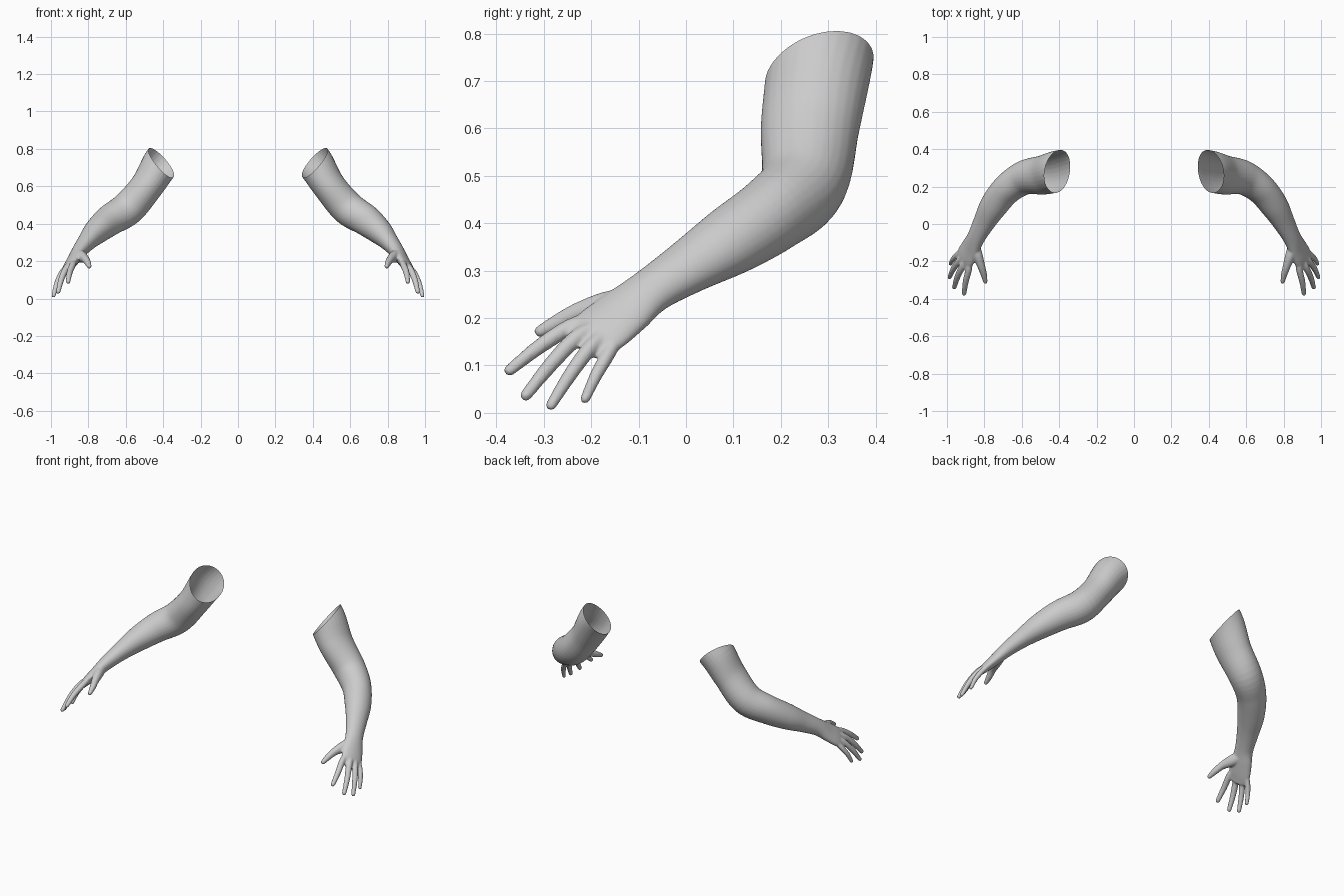
import bpy, bmesh, math
from mathutils import Vector, Matrix

cube = bpy.data.objects.get("Cube")
if cube:
    bpy.data.objects.remove(cube, do_unlink=True)

skin = bpy.data.materials.new("plain grey")
skin.use_nodes = True
grey = (0.6, 0.6, 0.6, 1)
skin.diffuse_color = grey
skin.node_tree.nodes["Principled BSDF"].inputs["Base Color"].default_value = grey

SIDE = Vector((0.4, 0.8, -0.35))  # across the hand, thumb side to little finger side
SEGMENTS = 28


def spline(a, b, c, d, t):
    """Catmull-Rom blend between b and c."""
    return 0.5 * (2 * b + (c - a) * t + (2 * a - 5 * b + 4 * c - d) * t * t
                  + (3 * b - a - 3 * c + d) * t ** 3)


def loft(bm, sections, steps=6):
    """Closed elliptical tube through (x, y, z, wide radius, thin radius)."""
    s = [Vector(p) for p in sections]
    s = [2 * s[0] - s[1]] + s + [2 * s[-1] - s[-2]]
    path = [spline(*s[i:i + 4], k / steps) for i in range(len(s) - 3) for k in range(steps)]
    path.append(s[-2])
    # rounded end
    heading = (path[-1] - path[-2]).to_3d().normalized()
    end = path[-1].copy()
    for ang in (25, 45, 62, 78):
        c, f = math.cos(math.radians(ang)), math.sin(math.radians(ang))
        path.append(Vector((*(end.to_3d() + heading * end[4] * f), end[3] * c, end[4] * c)))
    rings = []
    for i, p in enumerate(path):
        t = (path[min(i + 1, len(path) - 1)].to_3d() - path[max(i - 1, 0)].to_3d()).normalized()
        u = (SIDE - t * SIDE.dot(t)).normalized()
        v = t.cross(u)
        ring = []
        for k in range(SEGMENTS):
            a = 2 * math.pi * k / SEGMENTS
            ring.append(bm.verts.new(p.to_3d() + u * p[3] * math.cos(a) + v * p[4] * math.sin(a)))
        rings.append(ring)
    for r, q in zip(rings, rings[1:]):
        for k in range(SEGMENTS):
            j = (k + 1) % SEGMENTS
            bm.faces.new((r[k], r[j], q[j], q[k]))
    bm.faces.new(rings[0][::-1])
    bm.faces.new(rings[-1])


bm = bmesh.new()

# Upper arm, elbow, forearm, wrist and palm
loft(bm, [
    (0.34, 0.285, 0.80, 0.118, 0.112),
    (0.41, 0.28, 0.725, 0.112, 0.100),
    (0.485, 0.262, 0.605, 0.105, 0.088),
    (0.585, 0.248, 0.485, 0.092, 0.091),
    (0.68, 0.185, 0.422, 0.081, 0.084),
    (0.752, 0.095, 0.363, 0.076, 0.070),
    (0.803, 0.007, 0.309, 0.062, 0.052),
    (0.845, -0.073, 0.258, 0.053, 0.040),
    (0.875, -0.13, 0.213, 0.062, 0.032),
    (0.902, -0.18, 0.174, 0.066, 0.025),
    (0.917, -0.215, 0.148, 0.056, 0.016),
])

# Four fingers: knuckle, tip, radius
fingers = [
    ((0.885, -0.25, 0.178), (0.908, -0.372, 0.090), 0.0160),
    ((0.922, -0.235, 0.155), (0.961, -0.338, 0.037), 0.0160),
    ((0.943, -0.205, 0.134), (0.986, -0.285, 0.016), 0.0150),
    ((0.950, -0.168, 0.117), (0.981, -0.213, 0.029), 0.0135),
]
wrist = Vector((0.86, -0.09, 0.245))
out = Vector((0.65, 0.0, 0.75))
for knuckle, tip, r in fingers:
    k, t = Vector(knuckle), Vector(tip)
    root = k.lerp(wrist, 0.3)
    mid = k.lerp(t, 0.5) + out * 0.006
    loft(bm, [(*root, r, r), (*k, r * 1.1, r * 1.1), (*mid, r, r), (*t, r * 0.78, r * 0.75)])

# Thumb
loft(bm, [
    (0.86, -0.10, 0.235, 0.030, 0.030),
    (0.838, -0.165, 0.225, 0.032, 0.028),
    (0.817, -0.225, 0.212, 0.022, 0.021),
    (0.803, -0.27, 0.191, 0.018, 0.017),
    (0.795, -0.308, 0.172, 0.013, 0.012),
])
bmesh.ops.recalc_face_normals(bm, faces=bm.faces[:])
mesh = bpy.data.meshes.new("arm_parts")
bm.to_mesh(mesh)
bm.free()

# Fuse the parts into one smooth skin
arm = bpy.data.objects.new("left_arm", mesh)
bpy.context.collection.objects.link(arm)
remesh = arm.modifiers.new("fuse", 'REMESH')
remesh.mode = 'VOXEL'
remesh.voxel_size = 0.0045
smooth = arm.modifiers.new("soften", 'SMOOTH')
smooth.factor = 0.5
smooth.iterations = 8
graph = bpy.context.evaluated_depsgraph_get()
fused = bpy.data.meshes.new_from_object(arm.evaluated_get(graph))
arm.modifiers.clear()

# Slice the shoulder end open
bm = bmesh.new()
bm.from_mesh(fused)
bmesh.ops.bisect_plane(bm, geom=bm.verts[:] + bm.edges[:] + bm.faces[:],
                       plane_co=(0.41, 0.28, 0.725), plane_no=(-0.74, -0.25, 0.67),
                       clear_outer=True)
for f in bm.faces:
    f.smooth = True
bm.to_mesh(fused)
bm.free()
fused.materials.clear()
fused.materials.append(skin)
arm.data = fused

# Mirrored right arm
other = fused.copy()
other.transform(Matrix.Scale(-1, 4, (1, 0, 0)))
other.flip_normals()
bpy.context.collection.objects.link(bpy.data.objects.new("right_arm", other))
